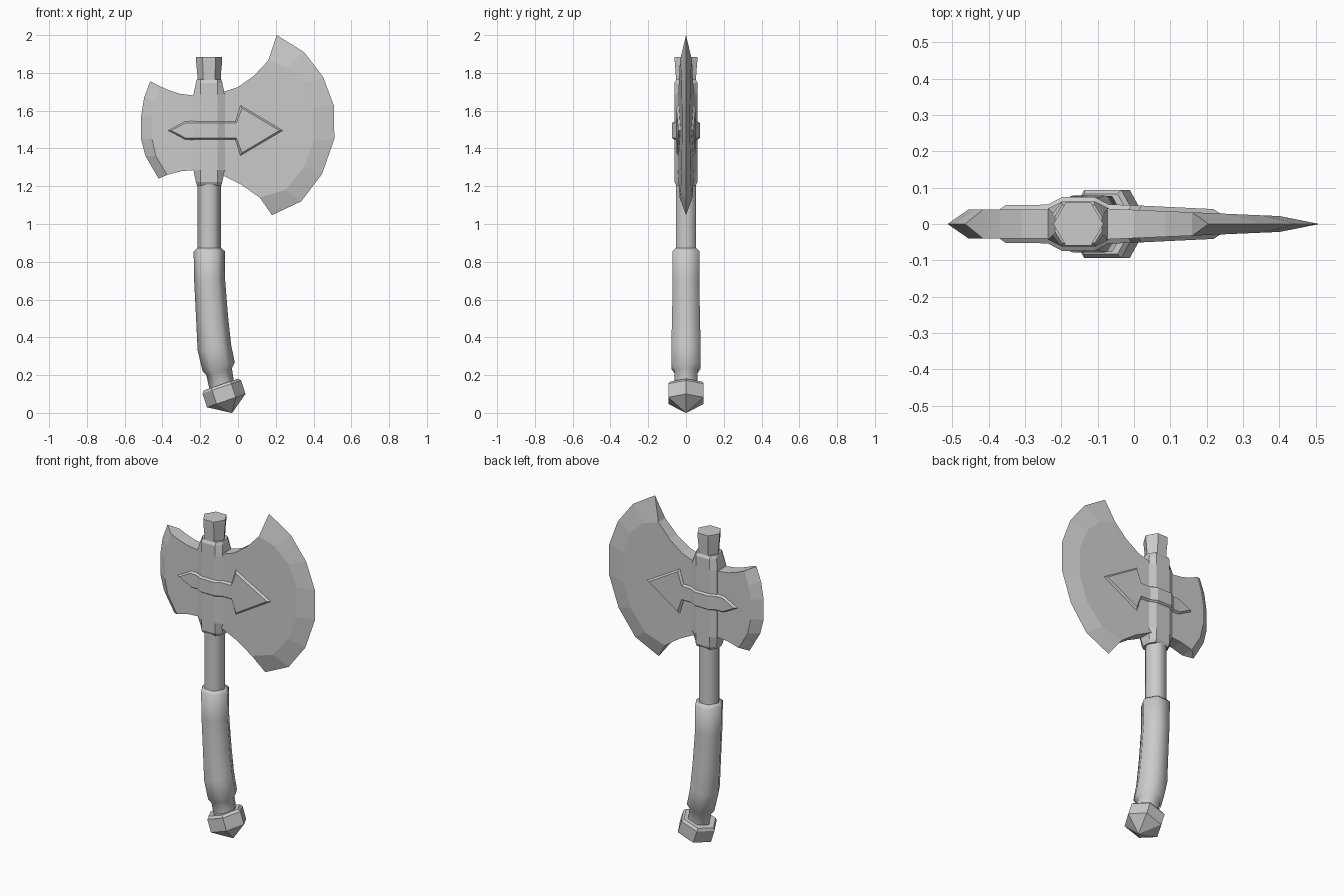
import bpy, bmesh, math

cube = bpy.data.objects.get("Cube")
if cube:
    bpy.data.objects.remove(cube, do_unlink=True)

steel = bpy.data.materials.new("plain_grey")
steel.use_nodes = True
GREY = (0.6, 0.6, 0.6, 1)
steel.diffuse_color = GREY
for node in steel.node_tree.nodes:
    if node.type == 'BSDF_PRINCIPLED':
        node.inputs["Base Color"].default_value = GREY

AXIS = -0.153  # x of the straight shaft


def finish(name, bm, smooth=0):
    bmesh.ops.remove_doubles(bm, verts=bm.verts, dist=0.0001)
    bmesh.ops.recalc_face_normals(bm, faces=bm.faces)
    mesh = bpy.data.meshes.new(name)
    bm.to_mesh(mesh)
    bm.free()
    mesh.materials.append(steel)
    obj = bpy.data.objects.new(name, mesh)
    bpy.context.collection.objects.link(obj)
    if smooth:
        bpy.ops.object.select_all(action='DESELECT')
        obj.select_set(True)
        bpy.context.view_layer.objects.active = obj
        bpy.ops.object.shade_smooth_by_angle(angle=math.radians(smooth))
    return obj


def bridge(bm, a, b, closed=True):
    n = len(a)
    for i in range(n if closed else n - 1):
        j = (i + 1) % n
        bm.faces.new((a[i], a[j], b[j], b[i]))


def loft(name, rings, smooth=0):
    """Skin a stack of closed rings and cap both ends."""
    bm = bmesh.new()
    loops = [[bm.verts.new(p) for p in ring] for ring in rings]
    for a, b in zip(loops, loops[1:]):
        bridge(bm, a, b)
    bm.faces.new(loops[0])
    bm.faces.new(loops[-1])
    return finish(name, bm, smooth)


def hexagon(x, z, r, tilt=0):
    t = math.radians(tilt)
    ring = []
    for k in range(6):
        a = k * math.pi / 3
        u = r * math.cos(a)
        ring.append((x + u * math.cos(t), r * math.sin(a), z + u * math.sin(t)))
    return ring


def blade(name, top, inner, edge, bottom, thick):
    """Flat cheeks, square upper and lower walls, and a bevelled cutting edge."""
    bm = bmesh.new()
    sides = []
    for s in (-1, 1):
        sides.append([bm.verts.new((x, s * thick(x), z)) for x, z in top + inner + bottom])
        bm.faces.new(sides[-1])
    bridge(bm, *sides)
    # the wall behind the cutting edge is replaced by the bevel
    start, count = len(top), len(inner)
    bevel = [side[start:start + count] for side in sides]
    for i in range(count - 1):
        wall = [f for f in bevel[0][i].link_faces
                if {bevel[0][i + 1], bevel[1][i], bevel[1][i + 1]} <= set(f.verts)]
        bmesh.ops.delete(bm, geom=wall, context='FACES_ONLY')
    rim = [bm.verts.new((x, 0, z)) for x, z in edge]
    for half in bevel:
        bridge(bm, half, rim, closed=False)
    for i in (0, -1):
        bm.faces.new((bevel[0][i], bevel[1][i], rim[i]))
    return finish(name, bm)


# Shaft and flared top cap
loft("shaft", [hexagon(AXIS, 0.82, 0.062), hexagon(AXIS, 1.74, 0.062)], 65)
loft("top_cap", [hexagon(AXIS, 1.74, 0.061), hexagon(AXIS, 1.8, 0.063),
                 hexagon(AXIS, 1.86, 0.069), hexagon(AXIS, 1.885, 0.069)], 35)

# Curved grip and neck
loft("grip", [hexagon(*p) for p in (
    (-0.152, 0.872, 0.064, 0), (-0.152, 0.855, 0.083, 0), (-0.15, 0.7, 0.082, 3),
    (-0.137, 0.5, 0.085, 6), (-0.125, 0.345, 0.09, 10), (-0.102, 0.243, 0.088, 15),
    (-0.1, 0.218, 0.07, 15), (-0.085, 0.14, 0.068, 19))], 65)

# Pommel with a pointed end
loft("pommel", [hexagon(*p, 19) for p in (
    (-0.091, 0.15, 0.096), (-0.086, 0.137, 0.108),
    (-0.0625, 0.065, 0.108), (-0.032, 0.001, 0.003))])

# Socket around the shaft, chamfered at both ends
MID = 1.485
half = ((0.28, 0.052, 0.065, 0.02), (0.262, 0.062, 0.07, 0.03), (0.2, 0.062, 0.083, 0.043))
stack = [(MID - h, *rest) for h, *rest in half]
stack += [(MID + h, *rest) for h, *rest in reversed(half)]
rings = []
for z, front, wide, side in stack:
    quarter = [(wide, side), (0.045, front)]
    outline = quarter + [(-x, y) for x, y in reversed(quarter)]
    outline += [(-x, -y) for x, y in outline]
    rings.append([(AXIS + x, y, z) for x, y in outline])
loft("socket", rings)

# Large blade on the left, small blade on the right
blade("large_blade",
      top=[(-0.14, 1.69), (-0.075, 1.70), (0, 1.725), (0.085, 1.785)],
      inner=[(0.16, 1.865), (0.26, 1.83), (0.35, 1.745), (0.4, 1.62),
             (0.4, 1.44), (0.35, 1.3), (0.25, 1.18), (0.115, 1.14)],
      edge=[(0.205, 2.0), (0.35, 1.91), (0.45, 1.78), (0.508, 1.625),
            (0.51, 1.45), (0.445, 1.265), (0.335, 1.12), (0.18, 1.047)],
      bottom=[(0.015, 1.21), (-0.075, 1.255), (-0.14, 1.27)],
      thick=lambda x: 0.039 - 0.043 * x)
blade("small_blade",
      top=[(-0.17, 1.675), (-0.235, 1.68), (-0.31, 1.69), (-0.37, 1.71)],
      inner=[(-0.415, 1.73), (-0.44, 1.65), (-0.455, 1.57),
             (-0.455, 1.45), (-0.435, 1.36), (-0.375, 1.26)],
      edge=[(-0.465, 1.755), (-0.497, 1.67), (-0.513, 1.57),
            (-0.513, 1.45), (-0.49, 1.36), (-0.42, 1.24)],
      bottom=[(-0.3, 1.28), (-0.235, 1.285), (-0.17, 1.285)],
      thick=lambda x: 0.04)

# Raised arrow wrapped over the blades and socket: x, half height, surface depth, inset x
columns = ((-0.375, 0, 0.04, 0.022), (-0.28, 0.051, 0.04, 0.003), (-0.236, 0.051, 0.042, 0),
           (-0.198, 0.051, 0.062, 0), (-0.108, 0.051, 0.062, 0), (-0.07, 0.051, 0.042, 0),
           (-0.016, 0.051, 0.04, 0.008), (0.01, 0.138, 0.0385, 0.011), (0.243, 0, 0.029, -0.024))
bm = bmesh.new()
for s in (-1, 1):
    rows = {}
    for up in (-1, 1):
        base, face = [], []
        for x, h, y, shift in columns:
            inset = 0.02 if h > 0.1 else 0.011
            base.append(bm.verts.new((x, s * (y - 0.004), 1.495 + up * h)))
            face.append(bm.verts.new((x + shift, s * (y + 0.012), 1.495 + up * max(h - inset, 0))))
        bridge(bm, base, face, closed=False)
        rows[up] = face
    bridge(bm, rows[-1], rows[1], closed=False)
bmesh.ops.remove_doubles(bm, verts=bm.verts, dist=0.0001)
finish("arrow_relief", bm)
